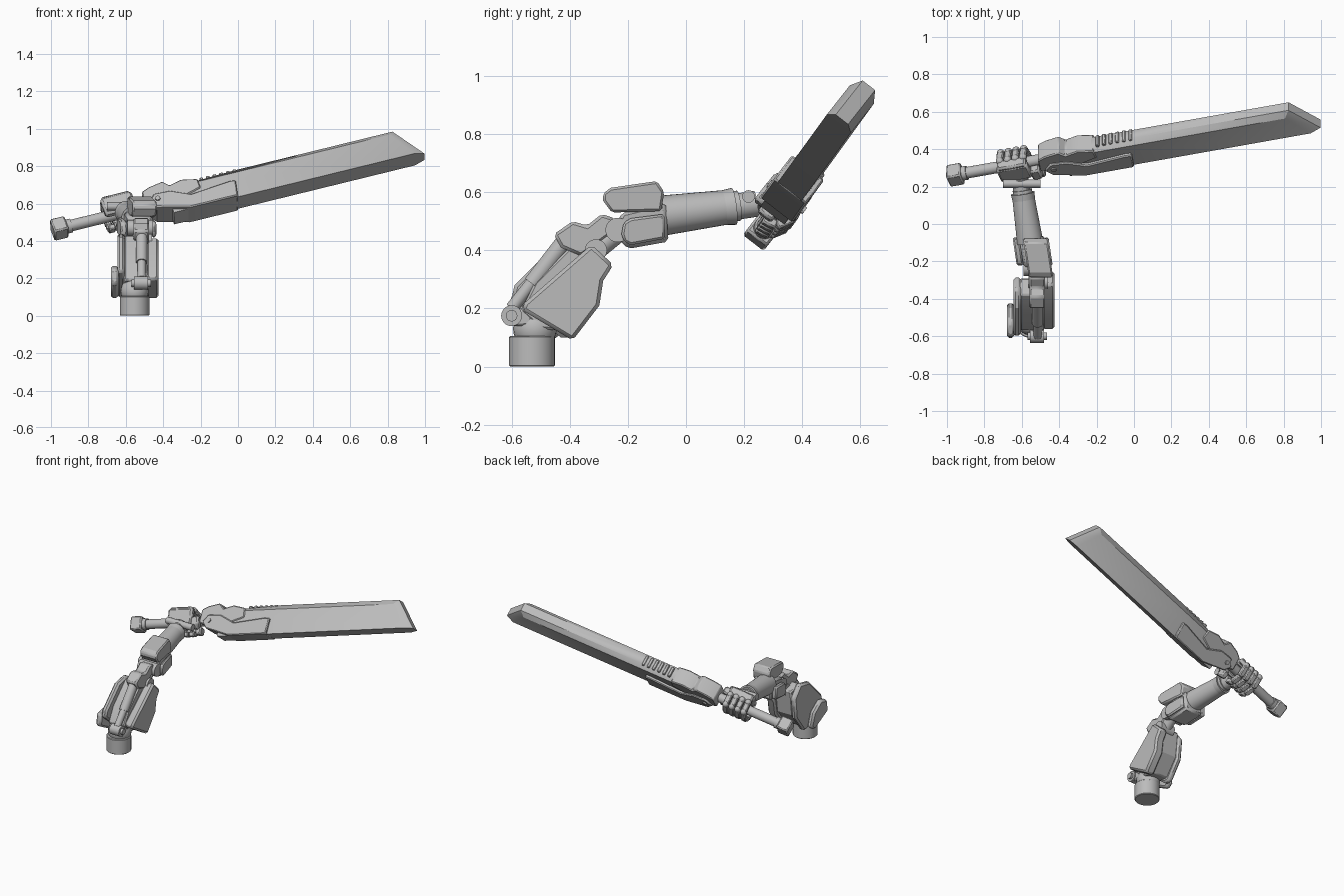
import bpy, bmesh, math
from mathutils import Matrix, Vector

cube = bpy.data.objects.get("Cube")
if cube:
    bpy.data.objects.remove(cube)

grey = bpy.data.materials.new("plain grey")
grey.use_nodes = True
grey.diffuse_color = (0.5, 0.5, 0.5, 1)
grey.node_tree.nodes["Principled BSDF"].inputs["Base Color"].default_value = grey.diffuse_color
parts = []


def finish(name, bm, matrix=Matrix(), bevel=0):
    bmesh.ops.recalc_face_normals(bm, faces=bm.faces)
    mesh = bpy.data.meshes.new(name)
    bm.to_mesh(mesh)
    bm.free()
    mesh.transform(matrix)
    if matrix.determinant() < 0:
        mesh.flip_normals()
    mesh.materials.append(grey)
    ob = bpy.data.objects.new(name, mesh)
    bpy.context.collection.objects.link(ob)
    if bevel:
        mod = ob.modifiers.new("bevel", "BEVEL")
        mod.width, mod.segments = bevel, 1
        mod.limit_method, mod.angle_limit = "ANGLE", math.radians(40)
    parts.append(ob)
    return ob


def prism(name, pts, lo, hi, matrix, bevel=0):
    """Outline in the first two local axes, extruded along the third."""
    bm = bmesh.new()
    face = bm.faces.new([bm.verts.new((a, b, lo)) for a, b in pts])
    top = bmesh.ops.extrude_face_region(bm, geom=[face])["geom"]
    bmesh.ops.translate(bm, vec=(0, 0, hi - lo), verts=[g for g in top if isinstance(g, bmesh.types.BMVert)])
    return finish(name, bm, matrix, bevel)


def box(name, centre, size, matrix=Matrix(), bevel=0.008):
    bm = bmesh.new()
    bmesh.ops.create_cube(bm, size=1)
    bmesh.ops.scale(bm, vec=size, verts=bm.verts)
    bmesh.ops.translate(bm, vec=centre, verts=bm.verts)
    return finish(name, bm, matrix, bevel)


def rod(name, a, b, r1, r2=None, matrix=Matrix(), sides=32, bevel=0):
    a, b = Vector(a), Vector(b)
    bm = bmesh.new()
    turn = (b - a).to_track_quat("Z", "Y").to_matrix().to_4x4()
    bmesh.ops.create_cone(bm, cap_ends=True, segments=sides, radius1=r1, radius2=r2 or r1,
                          depth=(b - a).length, matrix=Matrix.Translation((a + b) / 2) @ turn)
    return finish(name, bm, matrix, bevel)


def ball(name, centre, r, matrix=Matrix()):
    bm = bmesh.new()
    bmesh.ops.create_uvsphere(bm, u_segments=24, v_segments=14, radius=r)
    bmesh.ops.translate(bm, vec=centre, verts=bm.verts)
    return finish(name, bm, matrix)


def frame(origin, x, y):
    """Matrix with the given first two axes, made square."""
    x = Vector(x).normalized()
    y = Vector(y)
    y = (y - x * y.dot(x)).normalized()
    m = Matrix((x, y, x.cross(y))).transposed().to_4x4()
    m.translation = origin
    return m


# Sword: first axis runs to the tip, second to the spine, third to the front
S = frame((-0.95, 0.264, 0.468), (0.957, 0.170, 0.2345), (0, 0.61, 0.79))

# Blade with bevelled spine and tip
bm = bmesh.new()
for half, outline in ((0.027, [(1.0, 0.078), (1.879, 0.078), (2.0, -0.115)]),
                      (0.052, [(0.6, -0.117), (1.945, -0.117), (1.85, 0.045), (0.6, 0.045)]),
                      (0.03, [(1.0, -0.1), (0.6, 0.055)])):
    for u, v in outline:
        for s in (-1, 1):
            bm.verts.new((u, v, s * half))
hull = bmesh.ops.convex_hull(bm, input=bm.verts)
bmesh.ops.delete(bm, geom=list({g for g in hull["geom_interior"] + hull["geom_unused"]
                                if isinstance(g, bmesh.types.BMVert)}), context="VERTS")
bmesh.ops.dissolve_limit(bm, angle_limit=0.02, verts=bm.verts, edges=bm.edges)
finish("blade", bm, S)

# Spine teeth
for i in range(6):
    box("spine_tooth", (0.81 + i * 0.037, 0.066, 0), (0.02, 0.03, 0.07), S, 0.004)

# Guard plates over the heel of the blade, and the heel block
prism("guard_plate", [(0.49, -0.02), (0.52, -0.065), (0.686, -0.119), (0.957, -0.119),
                      (0.975, -0.015), (0.94, -0.012), (0.72, -0.035), (0.62, 0.02), (0.53, 0.025)],
      -0.07, 0.07, S, 0.006)
prism("heel_block", [(0.46, -0.02), (0.475, 0.065), (0.52, 0.085), (0.6, 0.1), (0.63, 0.065),
                     (0.7, 0.083), (0.785, 0.062), (0.785, 0.0), (0.62, -0.05), (0.52, -0.05)],
      -0.058, 0.058, S, 0.006)
rod("guard_rivet", (0.54, -0.015, -0.078), (0.54, -0.015, 0.078), 0.014, matrix=S, sides=16)

# Handle and pommel
rod("handle", (0, 0, 0), (0.48, 0, 0), 0.031, matrix=S)
rod("handle_collar", (0.035, 0, 0), (0.06, 0, 0), 0.038, matrix=S)
box("pommel", (-0.005, 0, 0), (0.08, 0.09, 0.09), S, 0.008)

# Hand: four curled fingers around the handle, palm, thumb
for i in range(4):
    u = 0.265 + i * 0.043
    path = [(0.072, 0.02), (0.058, -0.045), (-0.02, -0.06), (-0.075, -0.03), (-0.085, 0.02)]
    for j, ((v1, t1), (v2, t2)) in enumerate(zip(path, path[1:])):
        mid = S @ Vector((u, (v1 + v2) / 2, (t1 + t2) / 2))
        along = S.to_3x3() @ Vector((0, v2 - v1, t2 - t1))
        F = frame(mid, along, S.to_3x3() @ Vector((1, 0, 0)))
        box("finger_segment", (0, 0, 0), (math.hypot(v2 - v1, t2 - t1), 0.036, 0.032), F, 0.006)
    for v, t in path[:2]:
        ball("knuckle", S @ Vector((u, v, t)), 0.021)
box("palm", (0.33, 0.015, 0.062), (0.175, 0.115, 0.045), S, 0.012)
box("hand_back", (0.33, 0.062, 0.05), (0.16, 0.04, 0.06), S, 0.01)
box("thumb_base", (0.44, -0.025, 0.06), (0.055, 0.08, 0.05), S, 0.01)
box("thumb_tip", (0.455, -0.07, 0.02), (0.04, 0.05, 0.06), S, 0.008)
rod("hand_pivot", (-0.70, 0.215, 0.585), (-0.50, 0.215, 0.585), 0.022, sides=20)
rod("wrist", (-0.595, 0.14, 0.545), (-0.61, 0.24, 0.56), 0.045)

# Forearm sleeve
def fore(y):
    return Vector((-0.57 - 0.15 * y, y, 0.53 + 0.13 * y))

rod("forearm", fore(-0.1), fore(0.13), 0.070, 0.060)
rod("forearm_cuff", fore(0.13), fore(0.165), 0.060, 0.064)
rod("forearm_rim", fore(0.165), fore(0.182), 0.052)

# Side-profile parts: outline in (y, z), extruded across x
P = Matrix(((0, 0, 1, 0), (1, 0, 0, 0), (0, 1, 0, 0), (0, 0, 0, 1)))
lean = P.copy()
lean[0][0] = -0.15
prism("forearm_block", [(-0.235, 0.50), (-0.22, 0.53), (-0.07, 0.565), (-0.06, 0.43),
                        (-0.2, 0.405), (-0.235, 0.44)], -0.625, -0.49, lean, 0.012)
for name, lo, hi in (("left_forearm_plate", -0.49, -0.468), ("right_forearm_plate", -0.66, -0.625)):
    prism(name, [(-0.222, 0.455), (-0.215, 0.495), (-0.19, 0.51), (-0.075, 0.525),
                 (-0.072, 0.44), (-0.19, 0.418), (-0.213, 0.43)], lo, hi, lean, 0.008)
prism("forearm_top_box", [(-0.285, 0.595), (-0.26, 0.615), (-0.10, 0.638), (-0.075, 0.60),
                          (-0.085, 0.535), (-0.255, 0.53), (-0.285, 0.57)], -0.605, -0.475, lean, 0.008)

# Elbow: link, pins and front piston
rod("elbow_pin", (-0.59, -0.235, 0.47), (-0.455, -0.235, 0.47), 0.042)
rod("elbow_lower_pin", (-0.565, -0.31, 0.40), (-0.46, -0.31, 0.40), 0.038)
rod("elbow_link", (-0.515, -0.22, 0.475), (-0.515, -0.36, 0.36), 0.036)
prism("elbow_cap", [(-0.455, 0.455), (-0.39, 0.50), (-0.34, 0.485), (-0.29, 0.525), (-0.245, 0.51),
                    (-0.25, 0.46), (-0.36, 0.38), (-0.43, 0.41)], -0.56, -0.475, P, 0.01)
rod("arm_piston", (-0.515, -0.60, 0.20), (-0.515, -0.41, 0.44), 0.022)
rod("arm_piston_sleeve", (-0.515, -0.53, 0.285), (-0.515, -0.41, 0.44), 0.03)

# Upper arm core with an armour shell on each side
prism("upper_arm_core", [(-0.57, 0.19), (-0.52, 0.29), (-0.38, 0.43), (-0.29, 0.40),
                         (-0.31, 0.23), (-0.40, 0.12), (-0.50, 0.13)], -0.61, -0.485, P, 0.008)
prism("left_arm_shell", [(-0.565, 0.195), (-0.555, 0.22), (-0.325, 0.42), (-0.25, 0.35),
                         (-0.285, 0.295), (-0.298, 0.21), (-0.39, 0.09)], -0.49, -0.425, P, 0.012)
prism("right_arm_shell", [(-0.60, 0.235), (-0.59, 0.28), (-0.45, 0.42), (-0.35, 0.44), (-0.285, 0.36),
                          (-0.30, 0.22), (-0.39, 0.10), (-0.43, 0.10)], -0.645, -0.605, P, 0.012)
prism("right_arm_lower_plate", [(-0.61, 0.17), (-0.60, 0.25), (-0.53, 0.27), (-0.45, 0.21),
                                (-0.42, 0.12), (-0.46, 0.09)], -0.68, -0.64, P, 0.012)

# Shoulder: base drum, ball joint and front pivot
rod("shoulder_drum", (-0.553, -0.53, 0), (-0.553, -0.53, 0.105), 0.079, bevel=0.004)
ball("shoulder_ball", (-0.553, -0.52, 0.13), 0.075)
rod("front_pivot", (-0.555, -0.60, 0.175), (-0.48, -0.60, 0.175), 0.036, sides=20)
rod("front_pivot_pin", (-0.57, -0.60, 0.175), (-0.465, -0.60, 0.175), 0.02, sides=16)
box("pivot_bracket", (-0.517, -0.57, 0.17), (0.06, 0.08, 0.06))

# Smooth the round surfaces, keep hard edges sharp
bpy.ops.object.select_all(action="DESELECT")
for ob in parts:
    ob.select_set(True)
bpy.context.view_layer.objects.active = parts[0]
bpy.ops.object.shade_smooth_by_angle(angle=math.radians(30))
